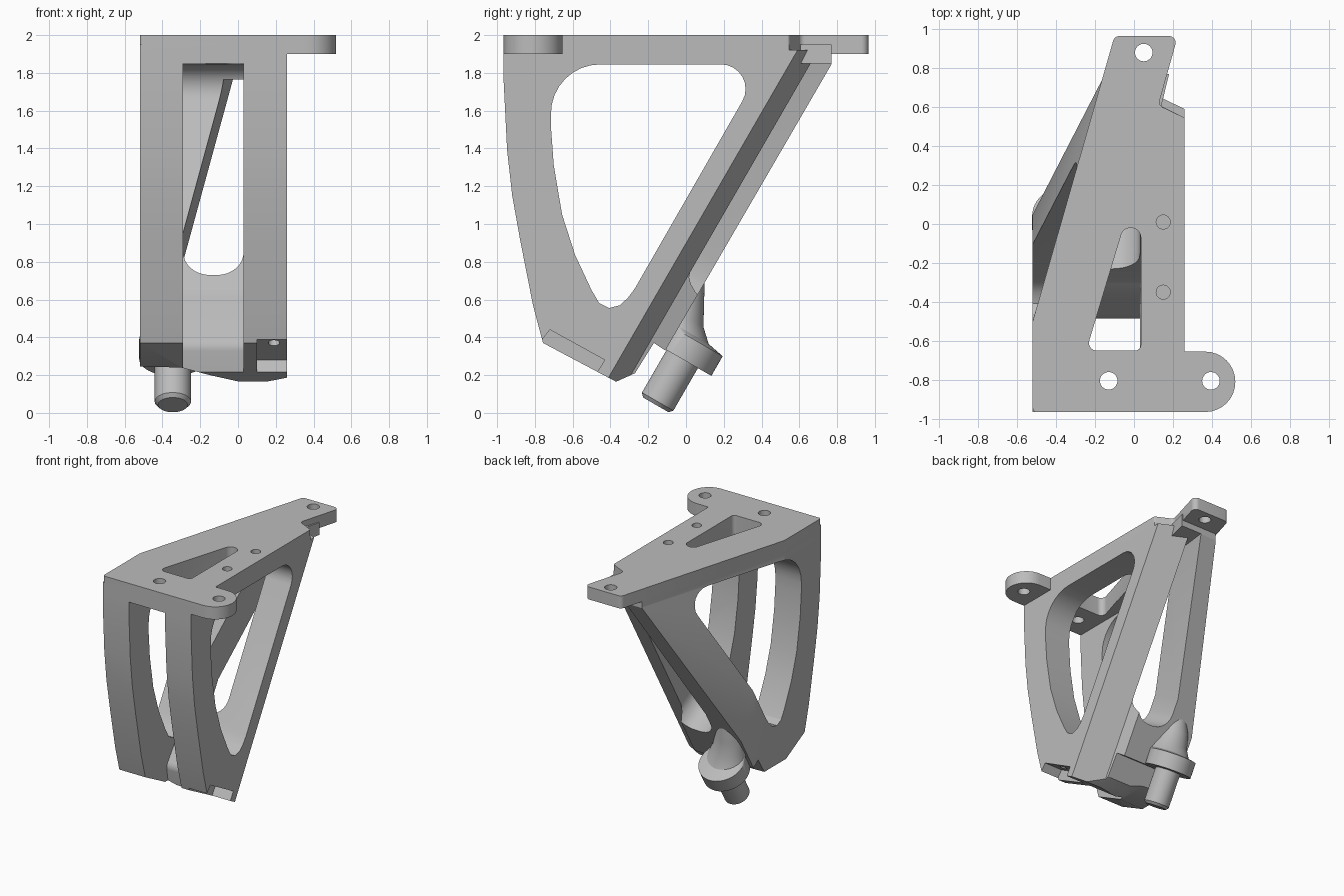
import bpy, bmesh, math
from mathutils import Vector as V, Matrix

if "Cube" in bpy.data.objects:
    bpy.data.objects.remove(bpy.data.objects["Cube"])

metal = bpy.data.materials.new("grey metal")
metal.use_nodes = True
metal.diffuse_color = (0.5, 0.5, 0.5, 1)
metal.node_tree.nodes["Principled BSDF"].inputs["Base Color"].default_value = (0.5, 0.5, 0.5, 1)

X, Y, Z = V((1, 0, 0)), V((0, 1, 0)), V((0, 0, 1))
SLOPE = V((0, 0.5, 0.866))       # direction of the slanted back struts
BACK = V((0, 0.866, -0.5))       # outward normal of the slanted back


def rounded(corners, steps=8):
    """Corners are (a, b) or (a, b, radius); returns the filleted outline."""
    out, n = [], len(corners)
    for i, c in enumerate(corners):
        p = V(c[:2])
        if len(c) == 2:
            out.append(p)
            continue
        d1 = (V(corners[i - 1][:2]) - p).normalized()
        d2 = (V(corners[(i + 1) % n][:2]) - p).normalized()
        half = d1.angle(d2) / 2
        centre = p + (d1 + d2).normalized() * c[2] / math.sin(half)
        s = (p + d1 * c[2] / math.tan(half) - centre).normalized()
        e = (p + d2 * c[2] / math.tan(half) - centre).normalized()
        for k in range(steps + 1):
            out.append(centre + s.slerp(e, k / steps) * c[2])
    return out


def finish(name, bm):
    bmesh.ops.recalc_face_normals(bm, faces=bm.faces)
    me = bpy.data.meshes.new(name)
    bm.to_mesh(me)
    bm.free()
    ob = bpy.data.objects.new(name, me)
    bpy.context.collection.objects.link(ob)
    me.materials.append(metal)
    return ob


def prism(name, corners, origin, u, v, sweep):
    bm = bmesh.new()
    base = [V(origin) + u * p[0] + v * p[1] for p in rounded(corners)]
    lo = [bm.verts.new(p) for p in base]
    hi = [bm.verts.new(p + sweep) for p in base]
    bm.faces.new(lo)
    bm.faces.new(hi)
    for i in range(len(lo)):
        j = (i + 1) % len(lo)
        bm.faces.new((lo[i], lo[j], hi[j], hi[i]))
    return finish(name, bm)


def loft(name, rings, sides=48):
    """Round solid through (centre, radius) rings, all square to SLOPE."""
    bm, loops = bmesh.new(), []
    across = SLOPE.cross(X)
    for c, r in rings:
        angles = [2 * math.pi * k / sides for k in range(sides)]
        loops.append([bm.verts.new(V(c) + (X * math.cos(a) + across * math.sin(a)) * r) for a in angles])
    bm.faces.new(loops[0])
    bm.faces.new(loops[-1])
    for a, b in zip(loops, loops[1:]):
        for k in range(sides):
            m = (k + 1) % sides
            bm.faces.new((a[k], a[m], b[m], b[k]))
    return finish(name, bm)


def rod(name, centre, radius, axis):
    bm = bmesh.new()
    m = Matrix.Translation(centre) @ axis.to_track_quat('Z', 'Y').to_matrix().to_4x4()
    bmesh.ops.create_cone(bm, cap_ends=True, segments=32, radius1=radius,
                          radius2=radius, depth=axis.length, matrix=m)
    return finish(name, bm)


def combine(ob, other, op='DIFFERENCE'):
    mod = ob.modifiers.new("join", 'BOOLEAN')
    mod.operation, mod.object, mod.solver = op, other, 'EXACT'
    bpy.context.view_layer.objects.active = ob
    bpy.ops.object.modifier_apply(modifier=mod.name)
    bpy.data.objects.remove(other)


# Frame: side profile swept across the width
profile = [(-0.965, 1.92), (-0.965, 1.75), (-0.947, 1.39), (-0.92, 1.15), (-0.878, 0.915),
           (-0.81, 0.57), (-0.757, 0.37), (-0.37, 0.165), (-0.27, 0.21), (-0.17, 0.37),
           (-0.11, 0.33), (0.77, 1.845), (0.77, 1.92)]
frame = prism("frame", profile, (-0.52, 0, 0), Y, Z, X * 0.78)

# Sloping left flank
normal = V((-1, 0.293, 0.129)).normalized()
side = normal.cross(Z).normalized()
up = side.cross(normal)
square = [(-3, -3), (3, -3), (3, 3), (-3, 3)]
combine(frame, prism("flank_cut", square, (-0.52, -0.5, 1.85), side, up, normal * 2))

# Step behind the right strut
step = [(0, 2.5), (0, 0.77), (0.03, 0.66), (0.5, 0.435), (0.5, 2.5)]
top = V((0, 0, 1.85)) + SLOPE * 0.2
combine(frame, prism("step_cut", step, top, X, Y, SLOPE * -2.5))

# Raised underside on the left
under = [(-0.7, 0), (-0.7, 0.25), (-0.3, 0.24), (-0.15, 0.2), (0.03, 0.16), (0.03, 0)]
combine(frame, prism("under_cut", under, (0, -1.2, 0), X, Z, Y * 1.0))

# Side windows
window = [(-0.718, 1.845, 0.26), (-0.714, 1.5), (-0.70, 1.31), (-0.656, 1.05), (-0.587, 0.836),
          (-0.50, 0.65), (-0.46, 0.582), (-0.407, 0.555), (-0.35, 0.57), (-0.307, 0.61),
          (-0.27, 0.66), (0.41, 1.845, 0.13)]
combine(frame, prism("side_window_cut", window, (-1, 0, 0), Y, Z, X * 2))

# Front slot with a scooped lower end
slot = [(-1.2, 1.87), (-0.4, 1.87), (-0.3, 0.62), (-0.49, 0.36, 0.08), (-0.45, 0.1), (-1.2, 0.1)]
combine(frame, prism("front_slot_cut", slot, (-0.29, 0, 0), Y, Z, X * 0.32))

# Tapered back window
back = [(-0.29, -1.21), (-0.29, -1.47, 0.14), (0.03, -1.47, 0.14), (0.03, 0.08), (0.015, 0.08)]
start = V((0, 0.77, 1.85)) + BACK * 0.2
combine(frame, prism("back_window_cut", back, start, X, SLOPE, BACK * -0.56))

# Notch and bore under the right foot
notch = [(-0.80, 0.34), (-0.72, 0.44), (-0.43, 0.28), (-0.48, 0.20), (-0.55, 0.1)]
combine(frame, prism("notch_cut", notch, (0.1, 0, 0), Y, Z, X * 0.3))
combine(frame, rod("bore_cut", V((0.19, -0.6, 0.36)), 0.03, SLOPE * 0.2))

# Top plate with ears, and the thicker deck beneath it
plate_line = [(-0.52, -0.965, 0.02), (0.52, -0.965, 0.154), (0.52, -0.655, 0.154), (0.26, -0.655),
              (0.26, 0.545, 0.015), (0.125, 0.61, 0.03), (0.225, 0.965, 0.035), (-0.1, 0.965, 0.035),
              (-0.52, -0.5)]
plate = prism("top_plate", plate_line, (0, 0, 1.9), X, Y, Z * 0.1)
deck = [(-0.52, -0.965), (0.26, -0.965), (0.26, 0.545), (0.14, 0.605), (0.18, 0.77),
        (-0.148, 0.77), (-0.52, -0.5)]
combine(frame, prism("deck", deck, (0, 0, 1.85), X, Y, Z * 0.1), 'UNION')
combine(frame, plate, 'UNION')

# Plate opening and screw holes
opening = [(-0.245, -0.65, 0.04), (0.035, -0.65, 0.03), (0.035, -0.02, 0.05), (-0.055, -0.02, 0.05)]
combine(frame, prism("opening_cut", opening, (0, 0, 1.7), X, Y, Z * 0.5))
for x, y in ((0.05, 0.88), (-0.13, -0.805), (0.395, -0.805)):
    combine(frame, rod("screw_cut", V((x, y, 1.95)), 0.045, Z * 0.4))
for x, y in ((0.15, 0.01), (0.15, -0.35)):
    combine(frame, rod("blind_cut", V((x, y, 2.0)), 0.036, Z * 0.16))

# Boss at the foot of the left strut, blended upward, with its pin
base = V((-0.345, -0.02, 0.285))
boss = loft("boss", [(base, 0.178), (base + SLOPE * 0.12, 0.178),
                     ((-0.355, -0.01, 0.44), 0.15), ((-0.37, -0.02, 0.52), 0.13),
                     ((-0.39, 0.0, 0.63), 0.11), ((-0.39, 0.03, 0.74), 0.08)])
pin = loft("pin", [(base - SLOPE * 0.28, 0.078), (base - SLOPE * 0.26, 0.096),
                   (base + SLOPE * 0.05, 0.096)])

for ob in (frame, boss, pin):
    bpy.ops.object.select_all(action='DESELECT')
    ob.select_set(True)
    bpy.context.view_layer.objects.active = ob
    bpy.ops.object.shade_smooth_by_angle(angle=math.radians(30))
